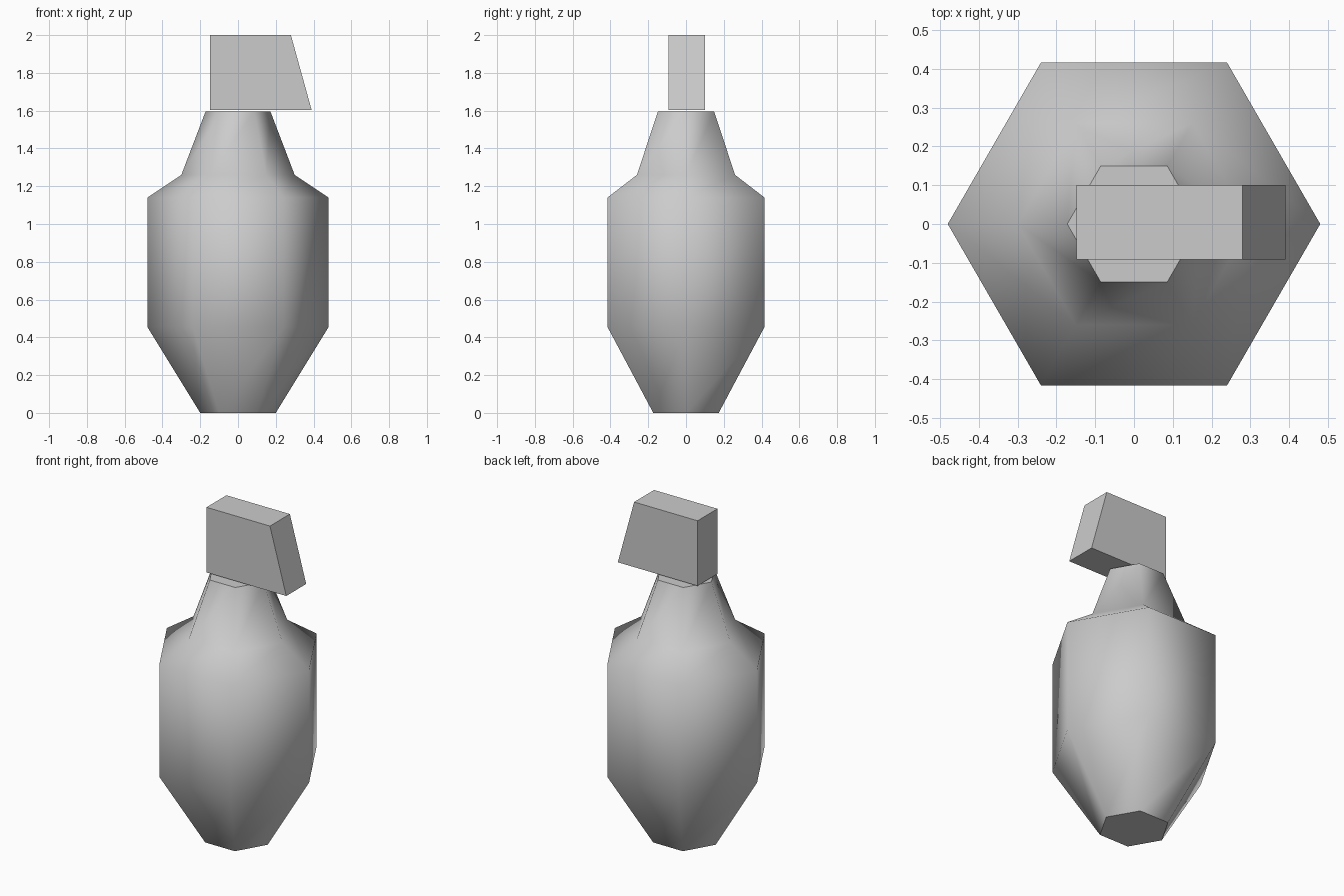
import bpy
import bmesh
import math

cube = bpy.data.objects.get("Cube")
if cube:
    bpy.data.objects.remove(cube, do_unlink=True)

SIDES = 6

# Single plain grey finish
grey = bpy.data.materials.new("light_grey")
grey.use_nodes = True
colour = (0.6, 0.6, 0.6, 1)
grey.diffuse_color = colour
grey.node_tree.nodes["Principled BSDF"].inputs["Base Color"].default_value = colour


def finish(name, bm):
    """Turn a bmesh into a named, coloured object."""
    bmesh.ops.recalc_face_normals(bm, faces=bm.faces)
    mesh = bpy.data.meshes.new(name)
    bm.to_mesh(mesh)
    bm.free()
    mesh.materials.append(grey)
    obj = bpy.data.objects.new(name, mesh)
    bpy.context.collection.objects.link(obj)
    return obj


# Six-sided bottle body: smooth walls between flat caps
profile = [(0.20, 0), (0.48, 0.455), (0.48, 1.14), (0.30, 1.26), (0.172, 1.595)]
bm = bmesh.new()
rings = []
for radius, z in profile:
    angles = [math.tau * i / SIDES for i in range(SIDES)]
    rings.append([bm.verts.new((radius * math.cos(a), radius * math.sin(a), z))
                  for a in angles])
for low, high in zip(rings, rings[1:]):
    for i in range(SIDES):
        j = (i + 1) % SIDES
        wall = bm.faces.new((low[i], low[j], high[j], high[i]))
        wall.smooth = True
bm.faces.new(rings[0][::-1])
bm.faces.new(rings[-1])
finish("bottle_body", bm)

# Spray head: side outline with a slanted nozzle end, extruded front to back
outline = [(-0.148, 1.603), (0.39, 1.603), (0.28, 2.0), (-0.148, 2.0)]
bm = bmesh.new()
side = bm.faces.new([bm.verts.new((x, -0.092, z)) for x, z in outline])
extruded = bmesh.ops.extrude_face_region(bm, geom=[side], use_keep_orig=True)
moved = [v for v in extruded["geom"] if isinstance(v, bmesh.types.BMVert)]
bmesh.ops.translate(bm, verts=moved, vec=(0, 0.192, 0))
finish("spray_head", bm)
